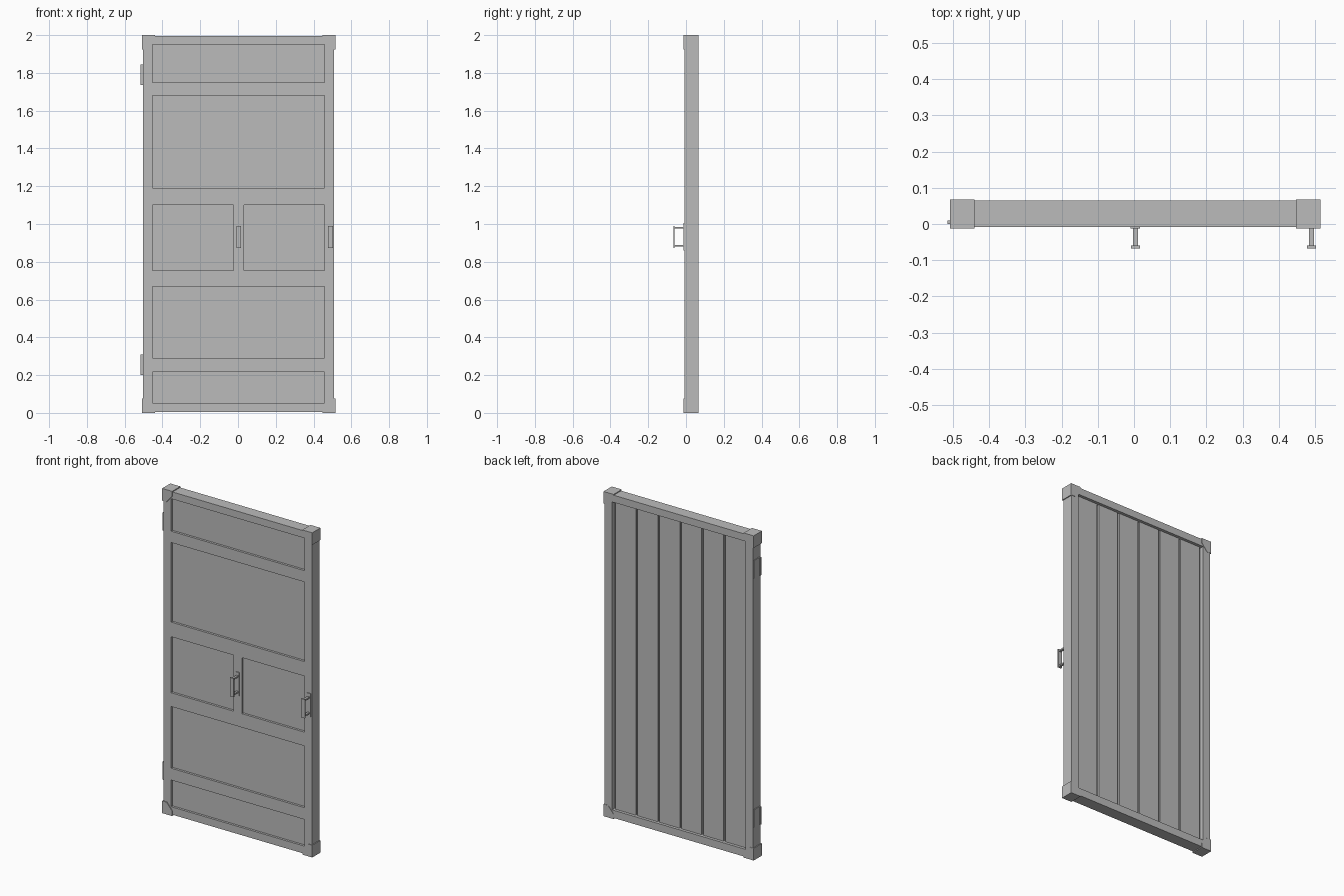
import bpy
import bmesh
from mathutils import Vector

cube = bpy.data.objects.get("Cube")
if cube:
    bpy.data.objects.remove(cube, do_unlink=True)

grey = bpy.data.materials.new("plain_grey")
grey.use_nodes = True
colour = (0.5, 0.5, 0.5, 1)
grey.diffuse_color = colour
grey.node_tree.nodes["Principled BSDF"].inputs["Base Color"].default_value = colour


def finish(name, bm):
    bmesh.ops.recalc_face_normals(bm, faces=bm.faces)
    mesh = bpy.data.meshes.new(name)
    bm.to_mesh(mesh)
    bm.free()
    mesh.materials.append(grey)
    obj = bpy.data.objects.new(name, mesh)
    bpy.context.collection.objects.link(obj)
    return obj


def box(name, x, y, z):
    """Box from (min, max) pairs."""
    bm = bmesh.new()
    bmesh.ops.create_cube(bm, size=1)
    for v in bm.verts:
        v.co = Vector([r[0] if c < 0 else r[1] for c, r in zip(v.co, (x, y, z))])
    return finish(name, bm)


def prism(name, points, y0, y1):
    """Extrude an x-z outline along y."""
    bm = bmesh.new()
    face = bm.faces.new([bm.verts.new((x, y0, z)) for x, z in points])
    ext = bmesh.ops.extrude_face_region(bm, geom=[face])
    moved = [g for g in ext["geom"] if isinstance(g, bmesh.types.BMVert)]
    bmesh.ops.translate(bm, vec=(0, y1 - y0, 0), verts=moved)
    return finish(name, bm)


MID = 0.0035                      # centre of the door leaf
HALF, INNER = 0.506, 0.455        # outer and inner half widths
FRONT, BACK = -0.008, 0.065
BOTTOM, TOP = 0.006, 1.994
CORE = (0.006, 0.036)
left_in, right_in = MID - INNER, MID + INNER

# Outer frame
for side, sign in (("right", -1), ("left", 1)):
    xs = sorted((MID + sign * INNER, MID + sign * HALF))
    box(side + "_stile", xs, (FRONT, BACK), (BOTTOM, TOP))
for name, z in (("bottom_rail", (BOTTOM, 0.053)), ("top_rail", (1.95, TOP))):
    box(name, (left_in, right_in), (FRONT, BACK), z)

# Front rails and centre mullion over a recessed panel
box("core_panel", (left_in, right_in), CORE, (0.053, 1.95))
rails = ((0.217, 0.29), (0.67, 0.755), (1.10, 1.19), (1.68, 1.75))
for i, z in enumerate(rails):
    box(f"cross_rail_{i + 1}", (left_in, right_in), (FRONT, CORE[0]), z)
box("centre_mullion", (MID - 0.028, MID + 0.028), (FRONT, CORE[0]), (0.755, 1.10))

# Vertical planks on the back, with narrow grooves between them
count, groove = 6, 0.012
step = (2 * INNER - groove) / count
for i in range(count):
    x = left_in + groove + i * step
    box(f"back_plank_{i + 1}", (x, x + step - groove), (CORE[1], 0.047), (0.053, 1.95))

# Corner caps with clipped inner corners
outline = ((0, 0), (0.068, 0), (0.068, 0.03), (0.03, 0.075), (0, 0.075))
for sx, side in ((-1, "right"), (1, "left")):
    for top, level in ((False, "bottom"), (True, "top")):
        pts = [(MID + sx * (0.5115 - x), 2 - z if top else z) for x, z in outline]
        prism(f"{level}_{side}_corner_cap", pts, -0.013, 0.067)

# Hinges: thin side plate with a projecting leaf
edge = MID - HALF
for name, z in (("lower", (0.2, 0.31)), ("upper", (1.735, 1.845))):
    box(name + "_hinge_plate", (edge - 0.004, edge), (0.0, 0.06), z)
    box(name + "_hinge_leaf", (-0.515, edge), (0.0, 0.01), z)

# Pull handles: back plate, two posts and a grip
for name, x in (("centre", 0.004), ("edge", 0.49)):
    box(name + "_handle_plate", (x - 0.013, x + 0.013), (-0.013, FRONT), (0.86, 1.005))
    for post, z in (("lower", 0.88), ("upper", 0.976)):
        box(f"{name}_handle_{post}_post", (x - 0.007, x + 0.007),
            (-0.062, -0.012), (z, z + 0.009))
    box(name + "_handle_grip", (x - 0.0125, x + 0.0125), (-0.067, -0.06), (0.874, 0.99))
